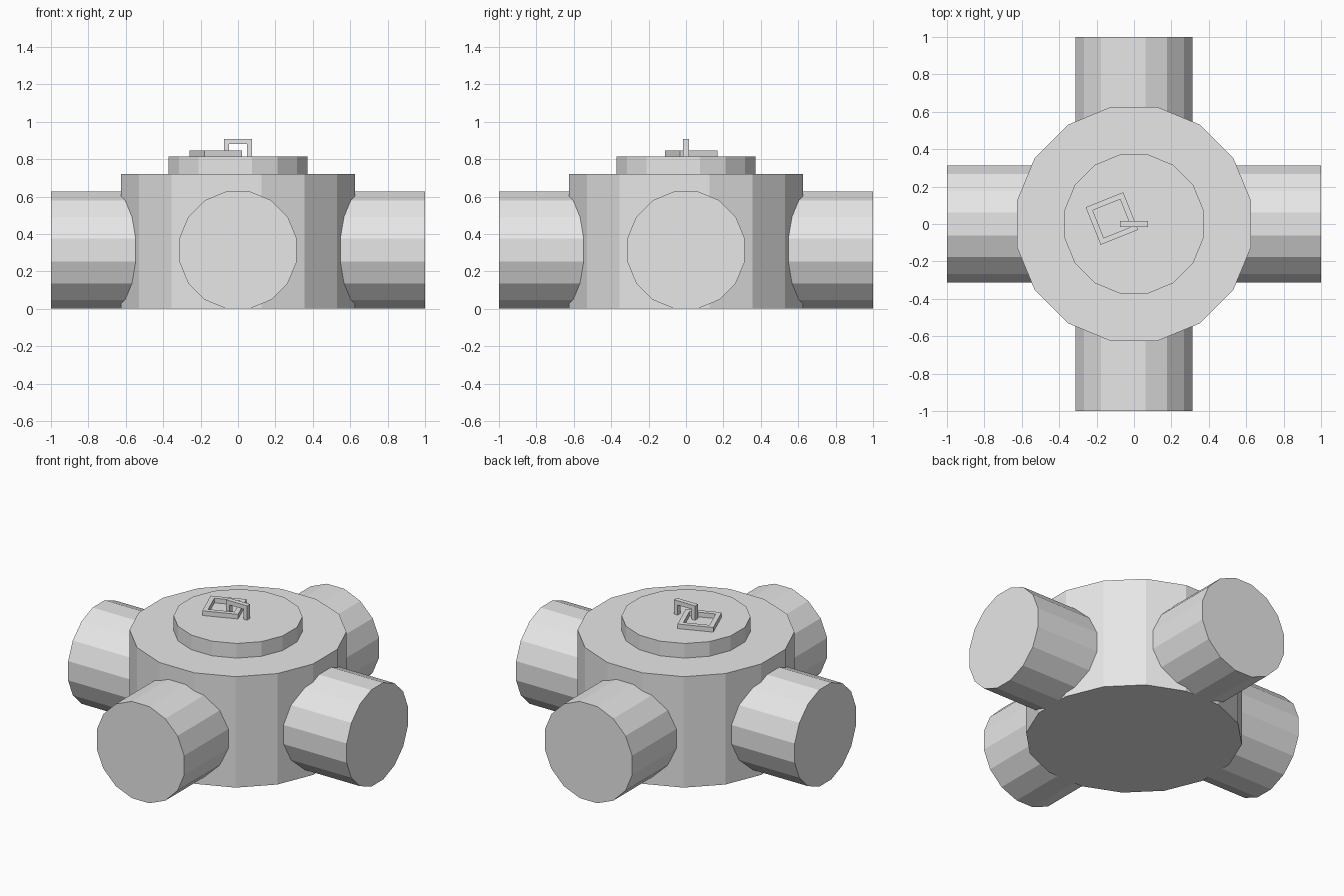
import bpy, bmesh
from math import pi, cos, radians
from mathutils import Matrix

cube = bpy.data.objects.get("Cube")
if cube:
    bpy.data.objects.remove(cube, do_unlink=True)

SIDES = 16
grey = bpy.data.materials.new("light grey")
grey.use_nodes = True
colour = (0.8, 0.8, 0.8, 1)
grey.diffuse_color = colour
grey.node_tree.nodes["Principled BSDF"].inputs["Base Color"].default_value = colour


def finish(name, bm, matrix):
    bmesh.ops.recalc_face_normals(bm, faces=bm.faces)
    bm.transform(matrix)
    mesh = bpy.data.meshes.new(name)
    bm.to_mesh(mesh)
    bm.free()
    mesh.materials.append(grey)
    obj = bpy.data.objects.new(name, mesh)
    bpy.context.collection.objects.link(obj)
    return obj


def prism(name, flat_radius, length, matrix):
    """Sixteen-sided cylinder with flats facing the axes."""
    bm = bmesh.new()
    radius = flat_radius / cos(pi / SIDES)
    bmesh.ops.create_cone(bm, cap_ends=True, segments=SIDES,
                          radius1=radius, radius2=radius, depth=length)
    # Turn the polygon so that a flat, not a corner, faces +x
    corner_on_axis = any(abs(v.co.y) < 1e-4 for v in bm.verts)
    if corner_on_axis:
        bm.transform(Matrix.Rotation(pi / SIDES, 4, 'Z'))
    return finish(name, bm, matrix)


def extrude_outline(name, loops, thickness, matrix):
    """Quads in the xy plane, extruded upwards."""
    bm = bmesh.new()
    for quad in loops:
        bm.faces.new([bm.verts.new((x, y, 0)) for x, y in quad])
    bmesh.ops.remove_doubles(bm, verts=bm.verts, dist=1e-5)
    made = bmesh.ops.extrude_face_region(bm, geom=bm.faces[:], use_keep_orig=True)
    top = [g for g in made["geom"] if isinstance(g, bmesh.types.BMVert)]
    bmesh.ops.translate(bm, verts=top, vec=(0, 0, thickness))
    return finish(name, bm, matrix)


def rectangle(w, h):
    return [(-w, -h), (w, -h), (w, h), (-w, h)]


# Main drum and lid
BODY_TOP, LID_TOP, ARM_R = 0.72, 0.815, 0.3138
prism("drum_body", 0.6255, BODY_TOP, Matrix.Translation((0, 0, BODY_TOP / 2)))
prism("lid", 0.372, LID_TOP - BODY_TOP,
      Matrix.Translation((0, 0, (BODY_TOP + LID_TOP) / 2)))

# Two pipes crossing through the drum
for name, axis in (("side_pipe", 'Y'), ("front_back_pipe", 'X')):
    prism(name, ARM_R, 2, Matrix.Translation((0, 0, ARM_R)) @ Matrix.Rotation(pi / 2, 4, axis))

# Square pull ring lying on the lid
outer, inner = rectangle(0.108, 0.108), rectangle(0.079, 0.079)
ring = [[outer[i], outer[(i + 1) % 4], inner[(i + 1) % 4], inner[i]] for i in range(4)]
extrude_outline("pull_ring", ring, 0.03,
                Matrix.Translation((-0.118, 0.029, LID_TOP)) @ Matrix.Rotation(radians(21.8), 4, 'Z'))

# Upright staple holding the ring
W, I, H, T = 0.076, 0.049, 0.095, 0.067
staple = [[(-W, 0), (-I, 0), (-I, T), (-W, H)],
          [(-W, H), (-I, T), (I, T), (W, H)],
          [(I, 0), (W, 0), (W, H), (I, T)]]
extrude_outline("staple", staple, 0.03,
                Matrix.Translation((0, 0.015, LID_TOP - 0.002)) @ Matrix.Rotation(pi / 2, 4, 'X'))
